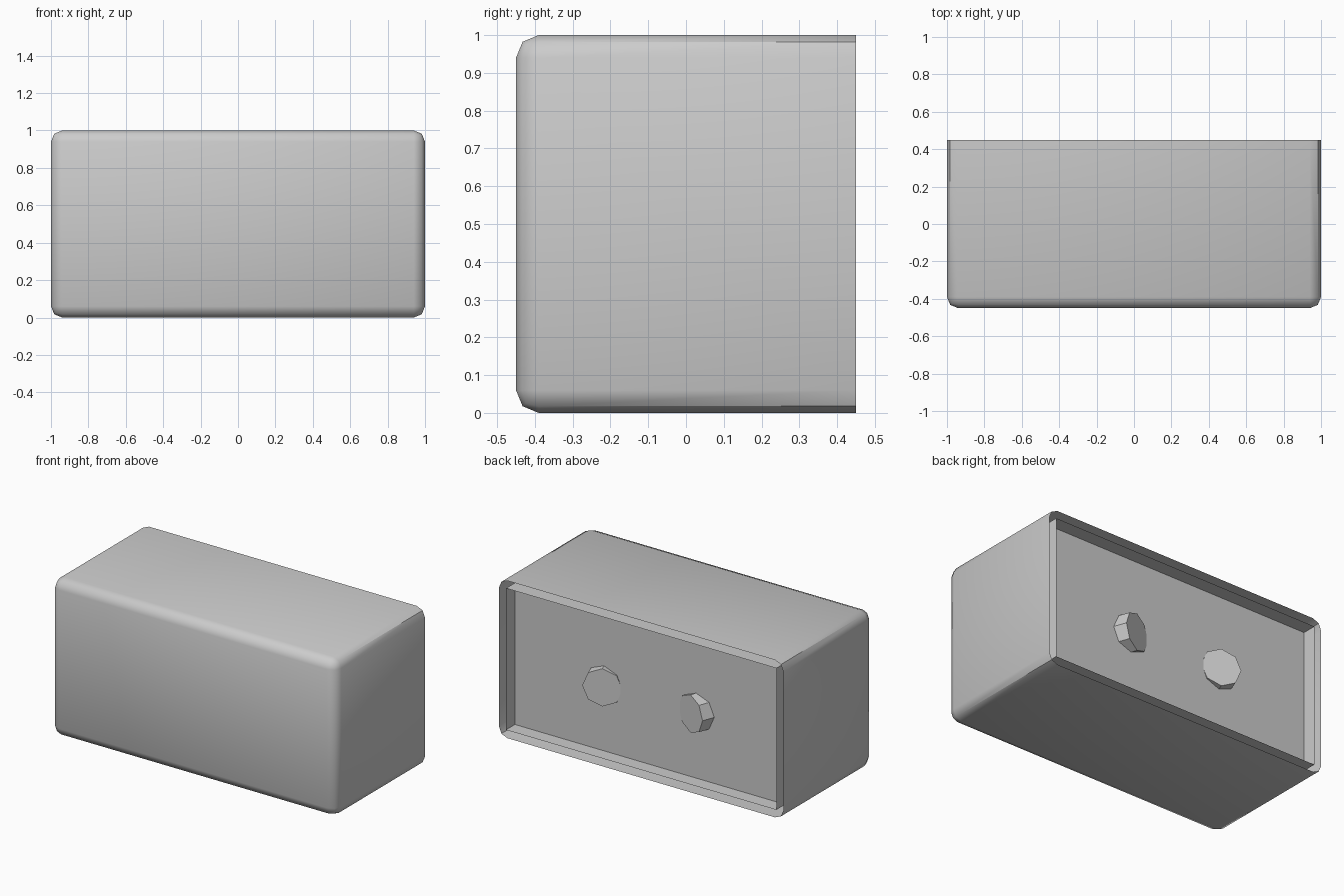
import bpy, bmesh, math
from mathutils import Matrix, Vector

if "Cube" in bpy.data.objects:
    bpy.data.objects.remove(bpy.data.objects["Cube"])

W, D, H = 1.0, 0.45, 1.0      # half width, half depth, height
BEVEL, GAP, RECESS = 0.06, 0.05, 0.09


def finish(name, bm):
    mesh = bpy.data.meshes.new(name)
    bm.to_mesh(mesh)
    bm.free()
    obj = bpy.data.objects.new(name, mesh)
    bpy.context.collection.objects.link(obj)
    return obj


def box(size, center):
    bm = bmesh.new()
    bmesh.ops.create_cube(bm, size=1)
    bmesh.ops.scale(bm, vec=Vector(size), verts=bm.verts)
    bmesh.ops.translate(bm, vec=Vector(center), verts=bm.verts)
    return bm


def remove_back(bm):
    back = [f for f in bm.faces
            if all(v.co.y > D - 1e-4 for v in f.verts)]
    bmesh.ops.delete(bm, geom=back, context='FACES')


# Outer shell: rounded everywhere but at the open back
bm = box((2 * W, 2 * D, H), (0, 0, H / 2))
edges = [e for e in bm.edges if min(v.co.y for v in e.verts) < 0]
bmesh.ops.bevel(bm, geom=edges, offset=BEVEL, segments=2, profile=0.5,
                affect='EDGES', clamp_overlap=True)
remove_back(bm)
for f in bm.faces:
    f.smooth = True
for e in bm.edges:
    a, b = (v.co for v in e.verts)
    # crease in the middle of each long corner
    if abs(a.y - b.y) > D and 0.96 < abs(a.x) < 0.995:
        e.smooth = False
finish("outer_shell", bm)

# Back tray: thin recessed panel with a lip, standing free of the shell
bm = box((2 * (W - GAP), RECESS, H - 2 * GAP), (0, D - RECESS / 2, H / 2))
remove_back(bm)
finish("back_tray", bm)

# Two octagonal pegs leaning towards each other
TILT = math.radians(20)
for side, label in ((1, "right"), (-1, "left")):
    axis = Vector((-side * math.sin(TILT), math.cos(TILT), 0))
    cap = Vector((side * 0.31, 0.397, 0.47))
    length = 0.16
    bm = bmesh.new()
    turn = (Matrix.Rotation(side * TILT, 4, 'Z')
            @ Matrix.Rotation(-math.pi / 2, 4, 'X'))
    bmesh.ops.create_cone(bm, cap_ends=True, segments=8, radius1=0.12,
                          radius2=0.12, depth=length,
                          matrix=Matrix.Translation(cap - axis * length / 2) @ turn)
    finish("peg_" + label, bm)
